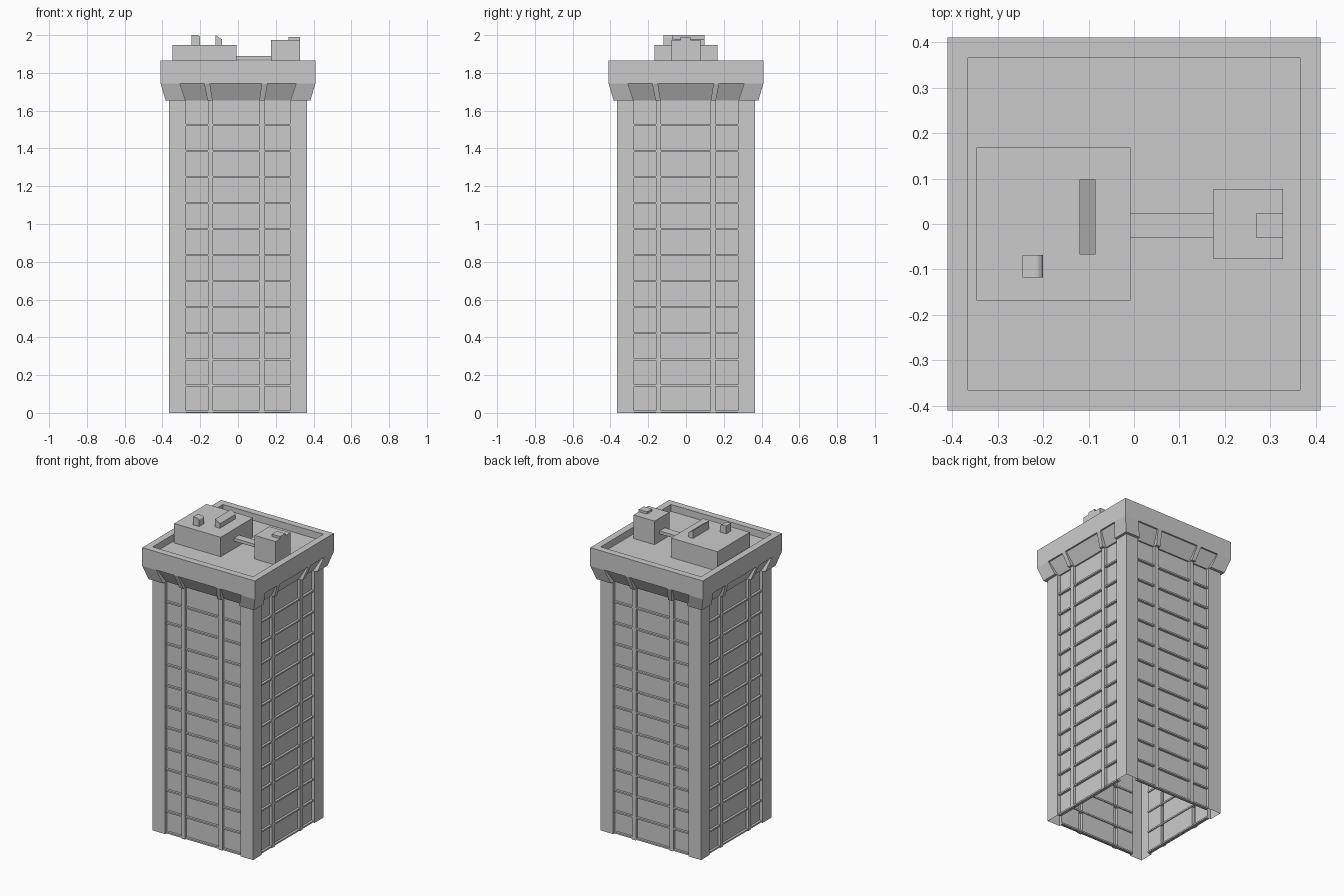
import bpy, bmesh, math

if "Cube" in bpy.data.objects:
    bpy.data.objects.remove(bpy.data.objects["Cube"])

EDGE = (-0.275, 0.275)                        # inner edges of the corner piers
FRONT_RIBS = ((-0.16, -0.133), (0.112, 0.14))
SIDE_RIBS = ((-0.16, -0.133), (0.13, 0.157))


def make_object(name, bm):
    bmesh.ops.recalc_face_normals(bm, faces=bm.faces)
    me = bpy.data.meshes.new(name)
    bm.to_mesh(me)
    bm.free()
    ob = bpy.data.objects.new(name, me)
    bpy.context.collection.objects.link(ob)
    return ob


def loft(name, rings, cap_start=False, cap_end=False):
    bm = bmesh.new()
    loops = [[bm.verts.new(p) for p in r] for r in rings]
    for a, b in zip(loops, loops[1:]):
        n = len(a)
        for i in range(n):
            j = (i + 1) % n
            bm.faces.new((a[i], a[j], b[j], b[i]))
    if cap_start:
        bm.faces.new(loops[0][::-1])
    if cap_end:
        bm.faces.new(loops[-1])
    return make_object(name, bm)


def add_box(bm, x, y, z):
    geo = bmesh.ops.create_cube(bm, size=1)
    for v in geo["verts"]:
        for i, (lo, hi) in enumerate((x, y, z)):
            v.co[i] = lo if v.co[i] < 0 else hi


def box(name, x, y, z):
    bm = bmesh.new()
    add_box(bm, x, y, z)
    return make_object(name, bm)


def side_profile(ribs, corner, rib, wall, s):
    """(position along side, distance from the axis) for one facade."""
    pts = [(-corner, corner), (EDGE[0] * s, corner), (EDGE[0] * s, wall)]
    for a, b in ribs:
        pts += [(a * s, wall), (a * s, rib), (b * s, rib), (b * s, wall)]
    return pts + [(EDGE[1] * s, wall), (EDGE[1] * s, corner), (corner, corner)]


def footprint(z, corner, rib, wall, s=1.0):
    f = side_profile(FRONT_RIBS, corner, rib, wall, s)
    r = side_profile(SIDE_RIBS, corner, rib, wall, s)
    ring = [(t, -d, z) for t, d in f[:-1]]
    ring += [(d, t, z) for t, d in r[:-1]]
    ring += [(t, d, z) for t, d in f[:0:-1]]
    ring += [(-d, t, z) for t, d in r[:0:-1]]
    return ring


def square(h, z):
    return [(-h, -h, z), (h, -h, z), (h, h, z), (-h, h, z)]


# Hollow shaft with piers and ribs, flaring out under the roof
loft("tower_shaft", [
    footprint(0.0, 0.365, 0.361, 0.343),
    footprint(1.655, 0.365, 0.361, 0.343),
    footprint(1.655, 0.383, 0.378, 0.352, 1.01),
    footprint(1.745, 0.41, 0.41, 0.40, 1.12),
    footprint(1.745, 0.41, 0.41, 0.41, 1.12),
])

# Thin floor ledges on all four facades
bm = bmesh.new()
for k in range(12):
    z = (0.003 + 0.1378 * k, 0.013 + 0.1378 * k)
    for s in (-1, 1):
        span = tuple(sorted((s * 0.337, s * 0.358)))
        add_box(bm, EDGE, span, z)
        add_box(bm, span, EDGE, z)
make_object("floor_ledges", bm)

# Parapet and sunken roof deck
loft("parapet_roof", [square(0.41, 1.745), square(0.41, 1.865),
                      square(0.365, 1.865), square(0.365, 1.82)], cap_end=True)

# Rooftop structures
box("machine_room", (-0.347, -0.008), (-0.168, 0.168), (1.82, 1.948))
box("lift_house", (0.175, 0.328), (-0.077, 0.077), (1.82, 1.975))
box("lift_house_cap", (0.268, 0.328), (-0.03, 0.023), (1.975, 1.99))
box("roof_duct", (-0.008, 0.175), (-0.03, 0.023), (1.87, 1.89))


def extrude_y(name, profile, y0, y1):
    return loft(name, [[(x, y, z) for x, z in profile] for y in (y0, y1)],
                True, True)


# Sloped skylight and a vent with a rounded top edge
extrude_y("sloped_skylight", [(-0.12, 1.945), (-0.085, 1.945),
                              (-0.085, 1.978), (-0.12, 2.0)], -0.067, 0.098)
arc = [(-0.217 + 0.017 * math.cos(a), 1.985 + 0.015 * math.sin(a))
       for a in [i * math.pi / 12 for i in range(7)]]
extrude_y("roof_vent", [(-0.245, 1.945), (-0.2, 1.945)] + arc + [(-0.245, 2.0)],
          -0.118, -0.068)
